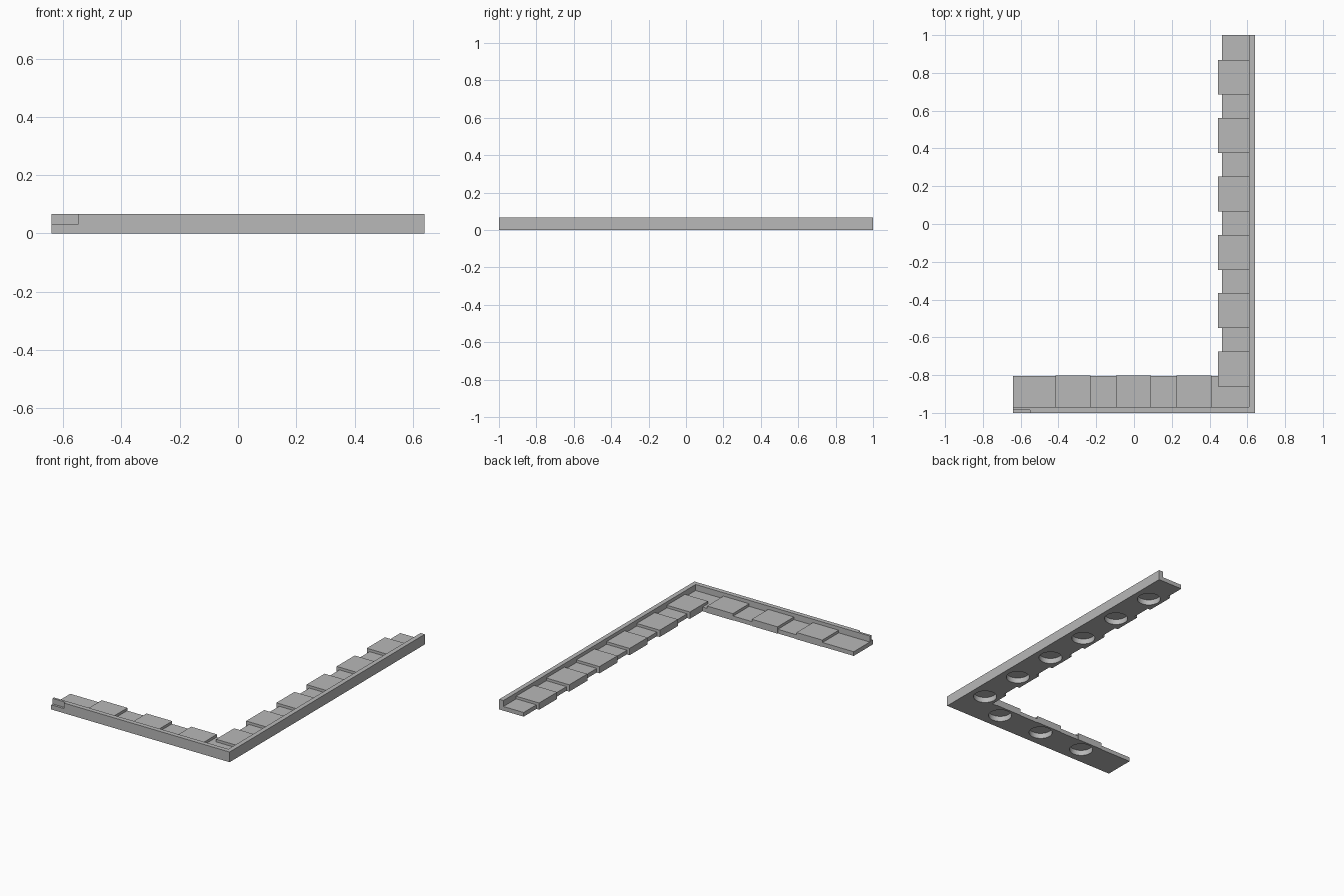
import bpy
import bmesh
from mathutils import Matrix, Vector

if "Cube" in bpy.data.objects:
    bpy.data.objects.remove(bpy.data.objects["Cube"], do_unlink=True)

BASE_TOP, PAD_TOP, WALL_TOP = 0.027, 0.044, 0.066
X, Y, WALL = 0.64, 1.0, 0.03

grey = bpy.data.materials.new("plain grey")
grey.use_nodes = True
grey.diffuse_color = (0.48, 0.48, 0.48, 1)
grey.node_tree.nodes["Principled BSDF"].inputs["Base Color"].default_value = (0.48, 0.48, 0.48, 1)


def make_object(name, bm):
    mesh = bpy.data.meshes.new(name)
    bm.to_mesh(mesh)
    bm.free()
    mesh.materials.append(grey)
    obj = bpy.data.objects.new(name, mesh)
    bpy.context.collection.objects.link(obj)
    return obj


def prism(name, outline, bottom, top):
    bm = bmesh.new()
    face = bm.faces.new([bm.verts.new((x, y, bottom)) for x, y in outline])
    side = bmesh.ops.extrude_face_region(bm, geom=[face])["geom"]
    verts = [v for v in side if isinstance(v, bmesh.types.BMVert)]
    bmesh.ops.translate(bm, vec=Vector((0, 0, top - bottom)), verts=verts)
    bmesh.ops.recalc_face_normals(bm, faces=bm.faces)
    return make_object(name, bm)


def box(name, x0, x1, y0, y1, z0, z1):
    return prism(name, [(x0, y0), (x1, y0), (x1, y1), (x0, y1)], z0, z1)


def disc(name, x, y, radius, z0, z1):
    bm = bmesh.new()
    bmesh.ops.create_cone(bm, cap_ends=True, segments=48, radius1=radius, radius2=radius,
                          depth=z1 - z0, matrix=Matrix.Translation((x, y, (z0 + z1) / 2)))
    return make_object(name, bm)


def combine(target, helper, operation):
    helper.hide_render = True
    mod = target.modifiers.new(operation.title(), 'BOOLEAN')
    mod.operation = operation
    mod.solver = 'EXACT'
    mod.object = helper
    bpy.context.view_layer.objects.active = target
    bpy.ops.object.modifier_apply(modifier=mod.name)
    bpy.data.objects.remove(helper, do_unlink=True)


# L-shaped floor strip
frame = prism("corner_frame", [(-X, -Y), (X, -Y), (X, Y), (0.465, Y),
                               (0.465, -0.805), (-X, -0.805)], 0, BASE_TOP)

# Outer lip around the two outside edges
lip = prism("outer_lip", [(-X, -Y), (X, -Y), (X, Y), (X - WALL, Y),
                          (X - WALL, WALL - Y), (-X, WALL - Y)], 0, WALL_TOP)
combine(frame, lip, 'UNION')

# Raised pads along both arms, each over a round socket
half = 0.0925
sockets = []
for i in range(6):
    y = 0.777 - 0.309 * i
    combine(frame, box("side_pad", 0.445, X - WALL / 2, y - half, y + half, 0, PAD_TOP), 'UNION')
    sockets.append((0.535, y))
for i in range(3):
    x = 0.318 - 0.321 * i
    combine(frame, box("front_pad", x - half, x + half, WALL / 2 - Y, -0.802, 0, PAD_TOP), 'UNION')
    sockets.append((x, -0.885))

# Round sockets open at the underside
for x, y in sockets:
    combine(frame, disc("socket_cutter", x, y, 0.07, -0.05, 0.035), 'DIFFERENCE')

# Lap notch on the outside of the lip at the open front end
combine(frame, box("notch_cutter", -X - 0.1, -0.55, -Y - 0.1, -0.985, 0.03, 0.2), 'DIFFERENCE')

# Smooth the socket walls, keep all edges crisp
bpy.ops.object.select_all(action='DESELECT')
frame.select_set(True)
bpy.context.view_layer.objects.active = frame
bpy.ops.object.shade_smooth_by_angle(angle=0.5)
